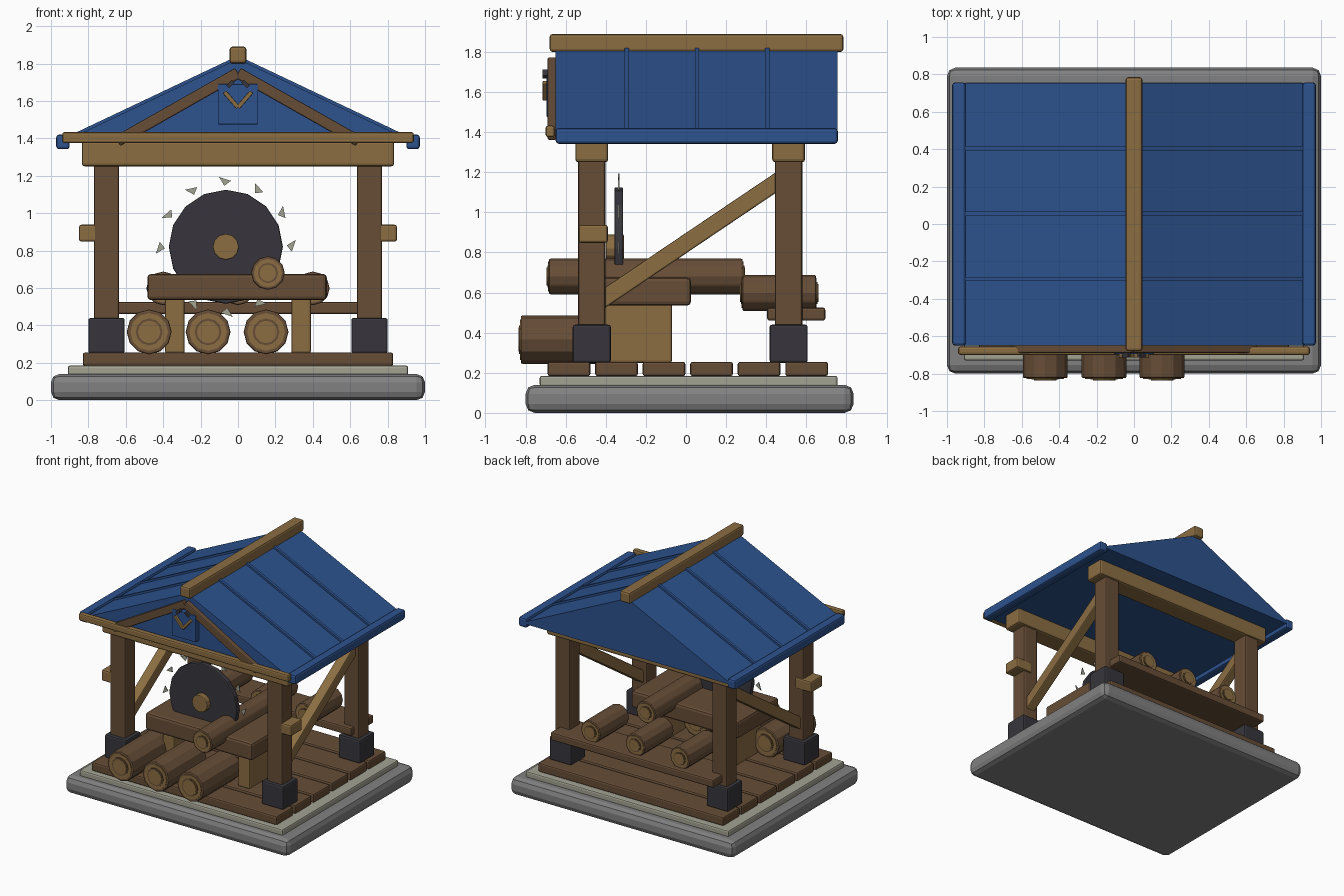
import bpy, bmesh, math
from mathutils import Vector, Matrix

if "Cube" in bpy.data.objects:
    bpy.data.objects.remove(bpy.data.objects["Cube"])


def material(name, rgb):
    m = bpy.data.materials.new(name)
    m.diffuse_color = (*rgb, 1)
    m.use_nodes = True
    m.node_tree.nodes["Principled BSDF"].inputs["Base Color"].default_value = m.diffuse_color
    return m


BLUE = material("roof blue", (0.026, 0.085, 0.27))
BROWN = material("dark wood", (0.135, 0.075, 0.038))
TAN = material("light wood", (0.26, 0.155, 0.055))
IRON = material("dark iron", (0.038, 0.036, 0.045))
STONE = material("grey stone", (0.22, 0.22, 0.22))
CREAM = material("pale stone", (0.36, 0.36, 0.29))


def finish(name, bm, mat):
    bmesh.ops.recalc_face_normals(bm, faces=bm.faces)
    me = bpy.data.meshes.new(name)
    bm.to_mesh(me)
    bm.free()
    me.materials.append(mat)
    ob = bpy.data.objects.new(name, me)
    bpy.context.collection.objects.link(ob)
    return ob


def bevel(ob, width, segments=2):
    if width:
        b = ob.modifiers.new("bevel", "BEVEL")
        b.width, b.segments = width, segments
    return ob


def box(name, x, y, z, mat, bev=0.012):
    """Box from (min, max) ranges on each axis."""
    bm = bmesh.new()
    size = [r[1] - r[0] for r in (x, y, z)]
    mid = [(r[0] + r[1]) / 2 for r in (x, y, z)]
    bmesh.ops.create_cube(bm, size=1, matrix=Matrix.Translation(mid) @ Matrix.Diagonal((*size, 1)))
    return bevel(finish(name, bm, mat), bev)


def prism(name, pts, y0, y1, mat, bev=0):
    """Extrude an x-z outline along y."""
    bm = bmesh.new()
    face = bm.faces.new([bm.verts.new((px, y0, pz)) for px, pz in pts])
    ext = bmesh.ops.extrude_face_region(bm, geom=[face])["geom"]
    for v in ext:
        if isinstance(v, bmesh.types.BMVert):
            v.co.y = y1
    return bevel(finish(name, bm, mat), bev)


def bar(name, a, b, width, y0, y1, mat, bev=0.008):
    """Straight bar between two x-z points."""
    a, b = Vector(a), Vector(b)
    d = (b - a).normalized()
    n = Vector((-d.y, d.x)) * width / 2
    return prism(name, [a - n, b - n, b + n, a + n], y0, y1, mat, bev)


def cyl(name, x, z, r, y0, y1, mat, sides=12, bev=0):
    pts = [(x + r * math.sin(i * math.tau / sides), z + r * math.cos(i * math.tau / sides))
           for i in range(sides)]
    return prism(name, pts, y0, y1, mat, bev)


def log(name, x, z, r, y0, y1):
    """Log with growth rings on both ends."""
    cyl(name, x, z, r, y0 + 0.012, y1 - 0.012, BROWN, 12, 0.008)
    for k, (f, m) in enumerate(((0.84, TAN), (0.6, BROWN), (0.5, TAN))):
        o = 0.008 - 0.004 * k
        cyl(f"{name}_ring_{k}", x, z, r * f, y0 + o, y1 - o, m, 12)


# Stone base and plank floor
box("stone_base", (-1, 1), (-0.8, 0.836), (0, 0.14), STONE, 0.045)
box("stone_step", (-0.91, 0.91), (-0.73, 0.756), (0.13, 0.185), CREAM, 0.012)
for i in range(6):
    y = -0.69 + 0.237 * i
    box(f"floor_plank_{i}", (-0.83, 0.83), (y, y + 0.213), (0.183, 0.255), BROWN)

# Posts with iron shoes, and cross beams
for end, y in (("front", -0.47), ("back", 0.512)):
    for s in (-1, 1):
        x = 0.703 * s
        box(f"{end}_post", (x - 0.067, x + 0.067), (y - 0.068, y + 0.068), (0.25, 1.27), BROWN)
        box(f"{end}_post_shoe", (x - 0.097, x + 0.097), (y - 0.095, y + 0.095), (0.25, 0.44), IRON)
    box(f"{end}_beam", (-0.835, 0.835), (y - 0.082, y + 0.082), (1.25, 1.385), TAN, 0.015)

# Side pegs and diagonal braces
for s in (-1, 1):
    box("side_peg", sorted((0.7 * s, 0.85 * s)), (-0.535, -0.39), (0.848, 0.938), TAN)
    a, b = Vector((-0.44, 0.55)), Vector((0.48, 1.17))
    brace = bar("diagonal_brace", a, b, 0.085, -0.04, 0.04, TAN)
    brace.rotation_euler.z = math.pi / 2
    brace.location.x = 0.703 * s

# Solid gable roof, seams, eave trims, ridge
APEX, SLOPE = 1.825, 0.474
prism("roof", [(-0.93, APEX - 0.93 * SLOPE), (-0.93, 1.375), (0.93, 1.375),
               (0.93, APEX - 0.93 * SLOPE), (0, APEX)], -0.65, 0.755, BLUE)
for s in (-1, 1):
    for y in (-0.295, 0.055, 0.405):
        bar("roof_seam", (0.03 * s, APEX - 0.03 * SLOPE), (0.9 * s, APEX - 0.9 * SLOPE),
            0.03, y - 0.011, y + 0.011, BLUE, 0)
    box("eave_trim", sorted((0.9 * s, 0.972 * s)), (-0.65, 0.757), (1.342, 1.42), BLUE, 0.015)
    # Gable rafters
    bar("gable_rafter", (0.645 * s, 1.385), (0, 1.75), 0.06, -0.69, -0.645, BROWN)
box("ridge_beam", (-0.045, 0.045), (-0.68, 0.785), (1.8, 1.89), TAN, 0.015)
box("gable_tie", (-0.94, 0.94), (-0.7, -0.655), (1.375, 1.433), TAN)

# Gable plaque with two crossed handles and iron heads
box("plaque", (-0.107, 0.107), (-0.695, -0.65), (1.475, 1.69), BLUE, 0.004)
for s in (-1, 1):
    bar("plaque_handle", (0, 1.565), (0.072 * s, 1.648), 0.022, -0.715, -0.69, TAN, 0.003)
    bar("plaque_head", (0.025 * s, 1.705), (0.055 * s, 1.675), 0.02, -0.715, -0.69, IRON, 0)

# Saw bench
box("bench_top", (-0.485, 0.475), (-0.5, 0.025), (0.535, 0.675), BROWN, 0.02)
for s in (-1, 1):
    box("bench_leg", sorted((0.285 * s, 0.39 * s)), (-0.41, -0.07), (0.25, 0.55), TAN)

# Saw blade, hub and loose triangular teeth
BX, BZ = -0.065, 0.82
cyl("saw_blade", BX, BZ, 0.305, -0.357, -0.313, IRON, 16, 0.008)
cyl("saw_hub", BX, BZ, 0.07, -0.4, -0.31, TAN, 12, 0.006)
for i in range(12):
    t = i * math.tau / 12
    ct, st = math.cos(t), math.sin(t)
    pts = [(BX + r * st + u * ct, BZ + r * ct - u * st)
           for r, u in ((0.374, -0.037), (0.353, 0.027), (0.326, -0.008))]
    prism(f"saw_tooth_{i}", pts, -0.338, -0.332, CREAM)

# Logs: on the bench, at the front, and on the back rack
log("bench_log", 0.16, 0.68, 0.09, -0.695, 0.295)
for i, x in enumerate((-0.475, -0.16, 0.15)):
    log(f"front_log_{i}", x, 0.365, 0.12, -0.836, -0.33)
box("rack_shelf", (-0.73, 0.73), (0.405, 0.695), (0.46, 0.525), BROWN)
for i, x in enumerate((-0.4, 0, 0.4)):
    log(f"rack_log_{i}", x, 0.598, 0.09, 0.27, 0.66)
